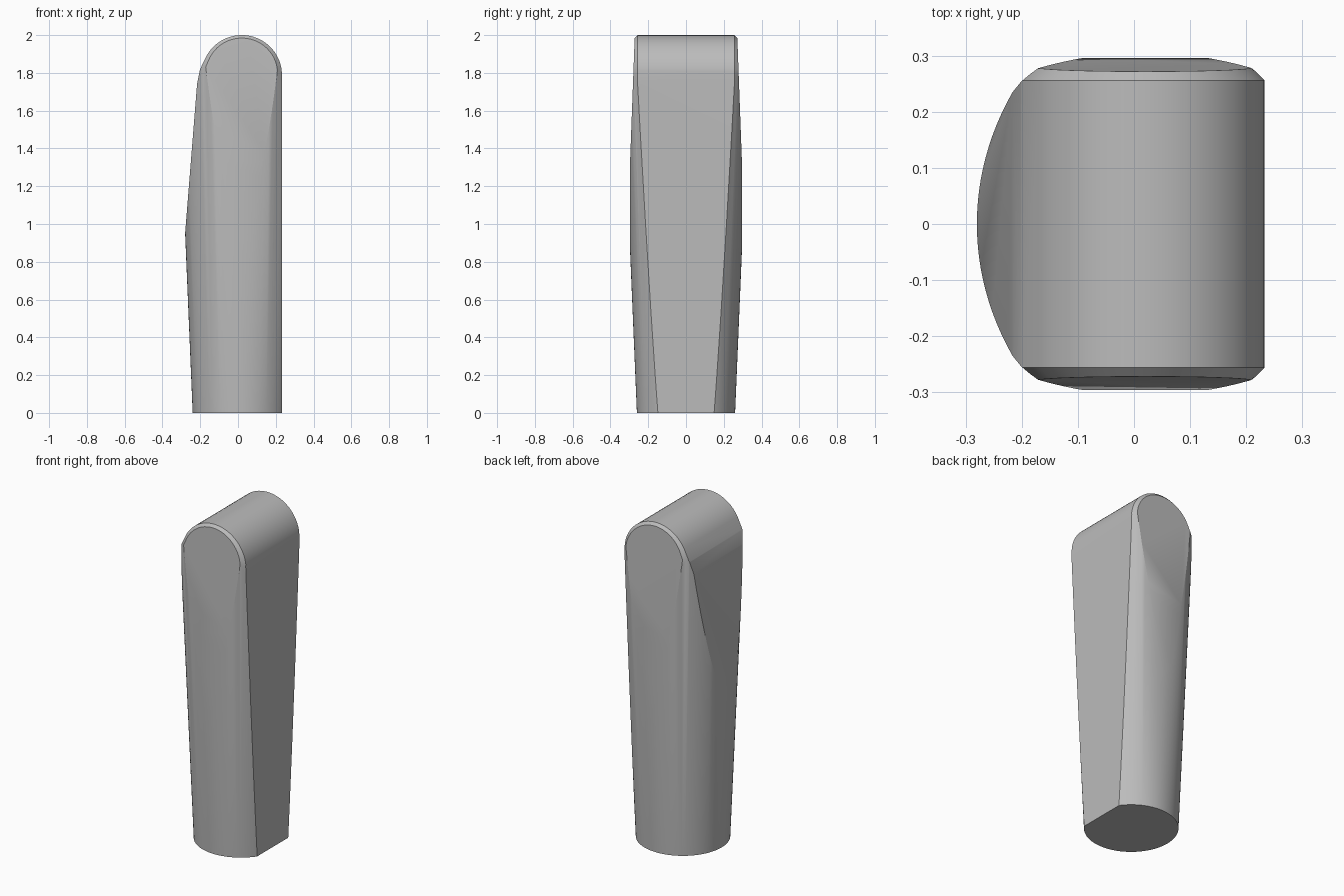
import bpy, bmesh, math
from mathutils import Vector

cube = bpy.data.objects.get("Cube")
if cube:
    bpy.data.objects.remove(cube, do_unlink=True)

AXIS_X, HEIGHT = 0.02, 2.0
BASE_R, TOP_R = 0.26, 0.345
ARCH_R, ARCH_STEPS = 0.213, 28
ARCH_Z = HEIGHT - ARCH_R

# Flared round body
bm = bmesh.new()
bmesh.ops.create_cone(bm, cap_ends=True, segments=96, radius1=BASE_R,
                      radius2=TOP_R, depth=HEIGHT + 0.02)
bmesh.ops.translate(bm, verts=bm.verts, vec=(AXIS_X, 0, HEIGHT / 2 + 0.01))


def trim(point, normal):
    """Cut away everything beyond a plane and close the opening."""
    geom = bm.verts[:] + bm.edges[:] + bm.faces[:]
    bmesh.ops.bisect_plane(bm, geom=geom, dist=1e-6, plane_co=Vector(point),
                           plane_no=Vector(normal).normalized(), clear_outer=True)
    rim = [e for e in bm.edges if e.is_boundary]
    if rim:
        bmesh.ops.holes_fill(bm, edges=rim, sides=0)


# Sloping flats on the two sides
trim((-0.28, 0, 0.95), (-1, 0, 0.08))
trim((-0.215, 0, 1.75), (-1, 0, 0.2))
trim((0.276, 0, 0.1), (1, 0, 0.026))

# Front and back flats, upright below and leaning inward above
for s in (-1, 1):
    trim((0, s * 0.296, 1.2), (0, s, 0))
    trim((0, s * 0.272, 1.98), (0, s, 0.037))

# Rounded top, with a narrow chamfer along its front and back edges
for i in range(ARCH_STEPS + 1):
    a = math.pi * i / ARCH_STEPS
    nx, nz = math.cos(a), math.sin(a)
    p = (AXIS_X + ARCH_R * nx, 0, ARCH_Z + ARCH_R * nz)
    if nx < -0.93:
        continue
    trim(p, (nx, 0, nz))
    for s in (-1, 1):
        trim((p[0], s * 0.256, p[2]), (nx, s, nz))

bmesh.ops.recalc_face_normals(bm, faces=bm.faces)
mesh = bpy.data.meshes.new("tapered_handle")
bm.to_mesh(mesh)
bm.free()
handle = bpy.data.objects.new("tapered_handle", mesh)
bpy.context.collection.objects.link(handle)

# Plain grey finish
grey = bpy.data.materials.new("plain_grey")
grey.use_nodes = True
colour = (0.5, 0.5, 0.5, 1)
grey.diffuse_color = colour
grey.node_tree.nodes["Principled BSDF"].inputs["Base Color"].default_value = colour
mesh.materials.append(grey)

bpy.ops.object.select_all(action="DESELECT")
handle.select_set(True)
bpy.context.view_layer.objects.active = handle
bpy.ops.object.shade_smooth_by_angle(angle=math.radians(25))
